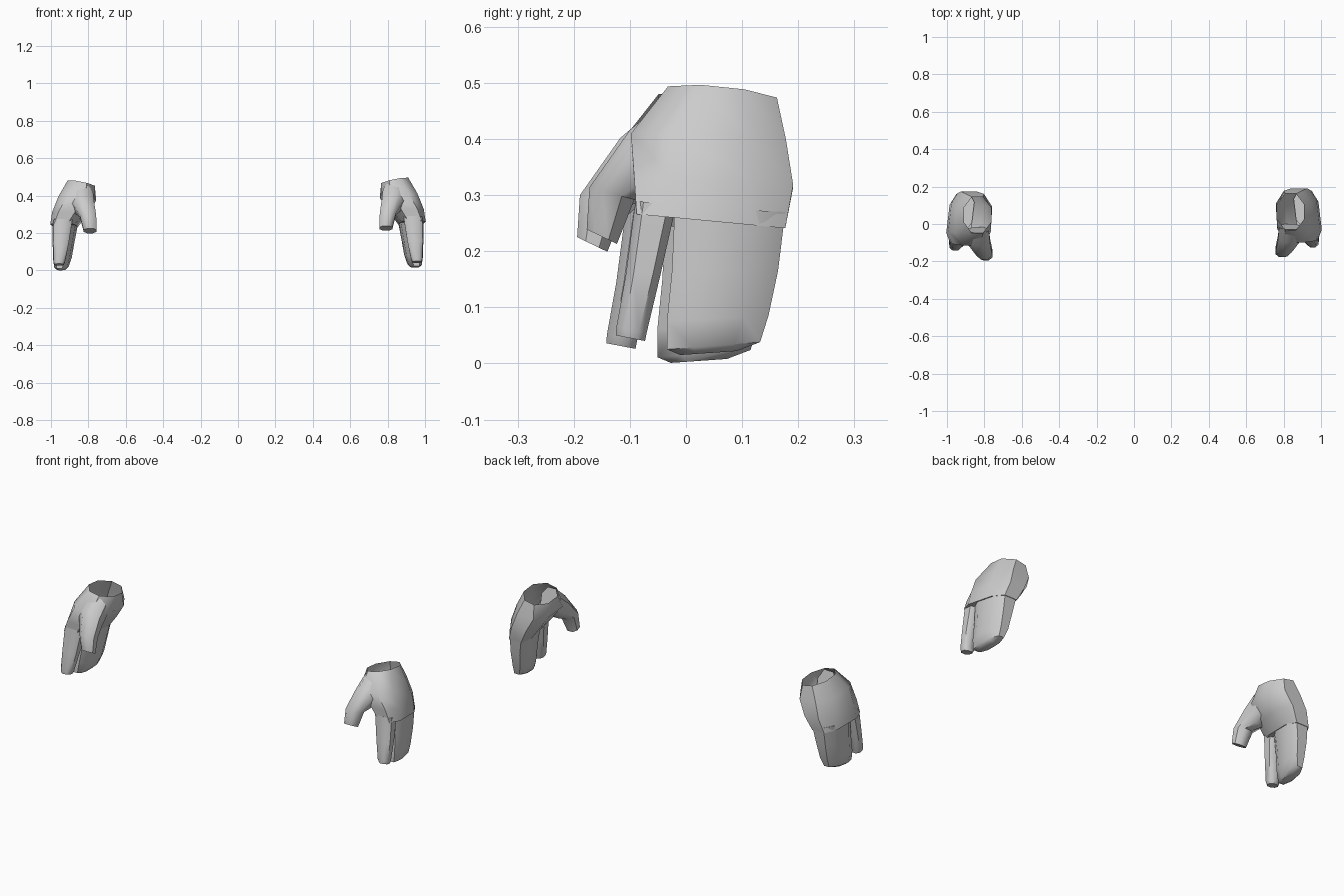
import bpy, bmesh

if "Cube" in bpy.data.objects:
    bpy.data.objects.remove(bpy.data.objects["Cube"])

# Each ring: x range, front edge (y, z), back edge (y, z), chamfer, shear of x along y, tilt of z along x
def ring(x0, x1, ya, za, yb, zb, c=.28, shear=0, tilt=0):
    prof = [(c, 0), (1 - c, 0), (1, c), (1, 1 - c), (1 - c, 1), (c, 1), (0, 1 - c), (0, c)]
    pts = []
    for u, v in prof:
        y, z = ya + (yb - ya) * v, za + (zb - za) * v
        dx = (u - .5) * (x1 - x0)
        pts.append(((x0 + x1) / 2 + dx + shear * (v - .5) * abs(yb - ya), y, z + tilt * dx))
    return pts


def loft(name, rings, side, open_top=False):
    dy, dz = (0, 0) if side > 0 else (-.017, -.014)
    bm = bmesh.new()
    loops = [[bm.verts.new((side * x, y + dy, z + dz)) for x, y, z in ring(*r)] for r in rings]
    for a, b in zip(loops, loops[1:]):
        for i in range(8):
            j = (i + 1) % 8
            bm.faces.new((a[i], a[j], b[j], b[i]))
    bm.faces.new(loops[-1])
    if not open_top:
        bm.faces.new(loops[0][::-1])
    bmesh.ops.recalc_face_normals(bm, faces=bm.faces)
    me = bpy.data.meshes.new(name)
    bm.to_mesh(me)
    bm.free()
    ob = bpy.data.objects.new(name, me)
    bpy.context.collection.objects.link(ob)
    bpy.ops.object.select_all(action='DESELECT')
    ob.select_set(True)
    bpy.context.view_layer.objects.active = ob
    bpy.ops.object.shade_smooth_by_angle(angle=.8)


# Palm and back of the hand, open at the wrist, ending in a knuckle ledge
palm = [
    (.765, .91, -.032, .488, .162, .468, .3, 0, .2),
    (.762, .955, -.098, .405, .178, .395, .25, -.06, .1),
    (.815, .985, -.092, .325, .191, .316, .25, -.12, .05),
    (.865, .995, -.088, .266, .177, .241, .22, -.12, 0),
]
# Single forefinger
forefinger = [
    (.885, .985, -.09, .29, -.018, .28, .2),
    (.905, .988, -.107, .16, -.045, .16, .22),
    (.925, .986, -.124, .065, -.07, .055, .25),
    (.932, .982, -.125, .05, -.073, .04, .28),
]
# Remaining fingers fused in one block
finger_block = [
    (.86, .985, -.02, .28, .177, .27, .22, -.12),
    (.88, .985, -.025, .165, .164, .165, .24, -.12),
    (.895, .983, -.034, .075, .147, .085, .25, -.14),
    (.91, .978, -.034, .025, .132, .038, .28, -.12),
    (.922, .965, -.01, .015, .09, .022, .28, -.1),
]
# Thumb bending forward and down
thumb = [
    (.775, .89, -.03, .475, .0, .34, .28),
    (.77, .895, -.1, .416, -.045, .31, .28),
    (.758, .845, -.172, .314, -.092, .292, .28),
    (.757, .825, -.177, .239, -.123, .213, .28),
]

for side, tag in ((1, "right"), (-1, "left")):
    loft("palm_" + tag, palm, side, True)
    loft("forefinger_" + tag, forefinger, side)
    loft("finger_block_" + tag, finger_block, side)
    loft("thumb_" + tag, thumb, side)
